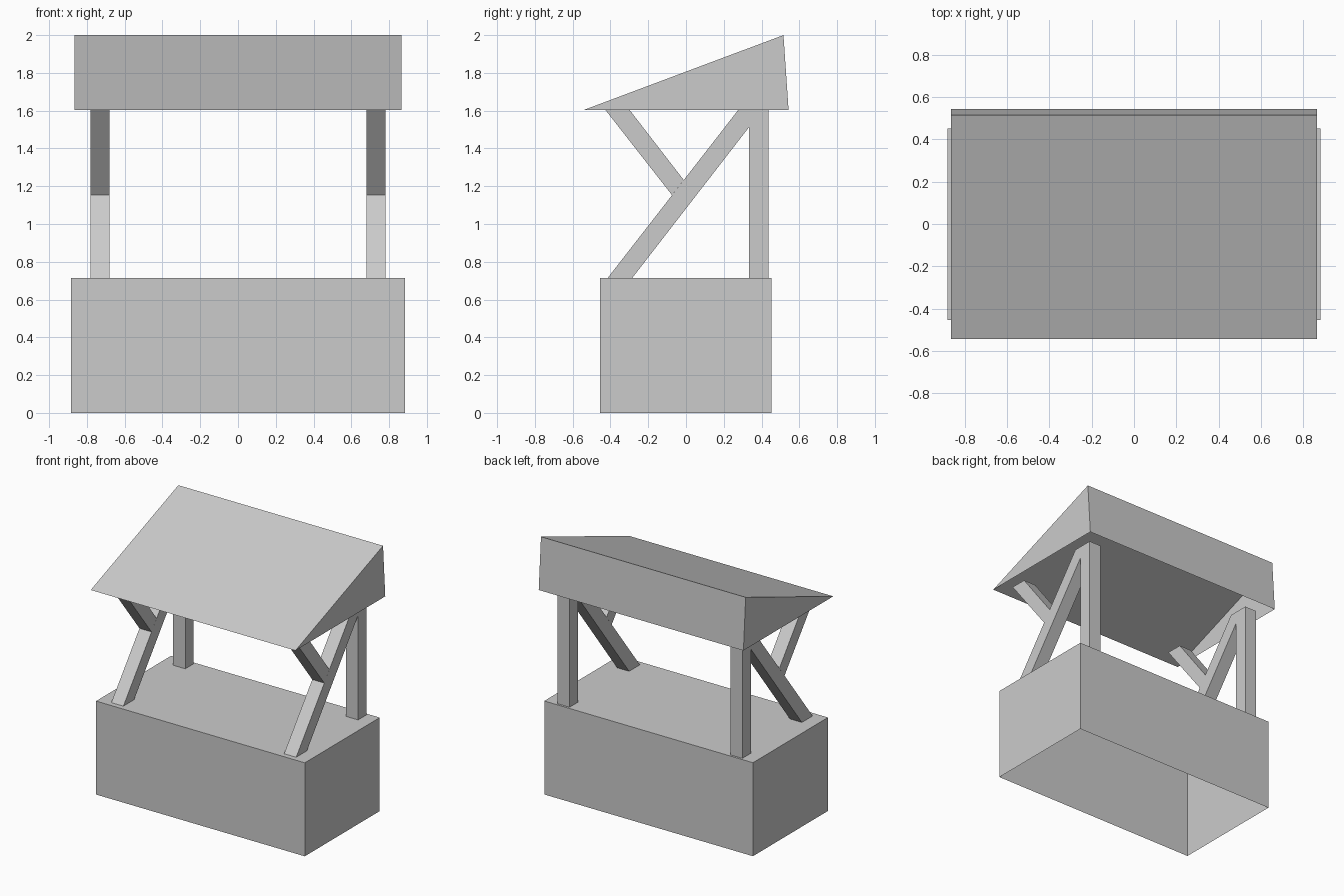
import bpy, bmesh

if "Cube" in bpy.data.objects:
    bpy.data.objects.remove(bpy.data.objects["Cube"])

BASE_TOP, EAVE = 0.715, 1.603


def prism(name, profile, x0, x1, open_levels, mirror=False):
    """Extrude a (y, z) profile along x; leave horizontal faces at open_levels off."""
    bm = bmesh.new()
    face = bm.faces.new([bm.verts.new((x0, y, z)) for y, z in profile])
    new = bmesh.ops.extrude_face_region(bm, geom=[face], use_keep_orig=True)["geom"]
    bmesh.ops.translate(bm, vec=(x1 - x0, 0, 0),
                        verts=[g for g in new if isinstance(g, bmesh.types.BMVert)])
    bmesh.ops.recalc_face_normals(bm, faces=bm.faces)
    hidden = [f for f in bm.faces if any(all(abs(v.co.z - z) < 1e-4 for v in f.verts)
                                         for z in open_levels)]
    bmesh.ops.delete(bm, geom=hidden, context='FACES')
    mesh = bpy.data.meshes.new(name)
    bm.to_mesh(mesh)
    bm.free()
    obj = bpy.data.objects.new(name, mesh)
    bpy.context.collection.objects.link(obj)
    if mirror:
        obj.modifiers.new("Mirror", 'MIRROR').use_clip = False
    return obj


# Counter box, open underneath
prism("counter", [(-0.454, 0), (0.452, 0), (0.452, BASE_TOP), (-0.454, BASE_TOP)],
      -0.883, 0.883, [0])

# Sloped wedge roof, open underneath
prism("roof", [(-0.543, EAVE), (0.543, EAVE), (0.516, 2.0)], -0.866, 0.866, [EAVE])

# Supports on both sides: upright post, long diagonal brace, short fork brace
supports = {
    "rear_post": [(0.334, BASE_TOP), (0.436, BASE_TOP), (0.436, EAVE), (0.334, EAVE)],
    "long_brace": [(-0.414, BASE_TOP), (-0.284, BASE_TOP), (0.334, 1.513),
                   (0.334, EAVE), (0.276, EAVE)],
    "fork_brace": [(-0.426, EAVE), (-0.074, 1.153), (-0.012, 1.233), (-0.298, EAVE)],
}
for name, profile in supports.items():
    prism(name, profile, 0.68, 0.782, [BASE_TOP, EAVE], mirror=True)
